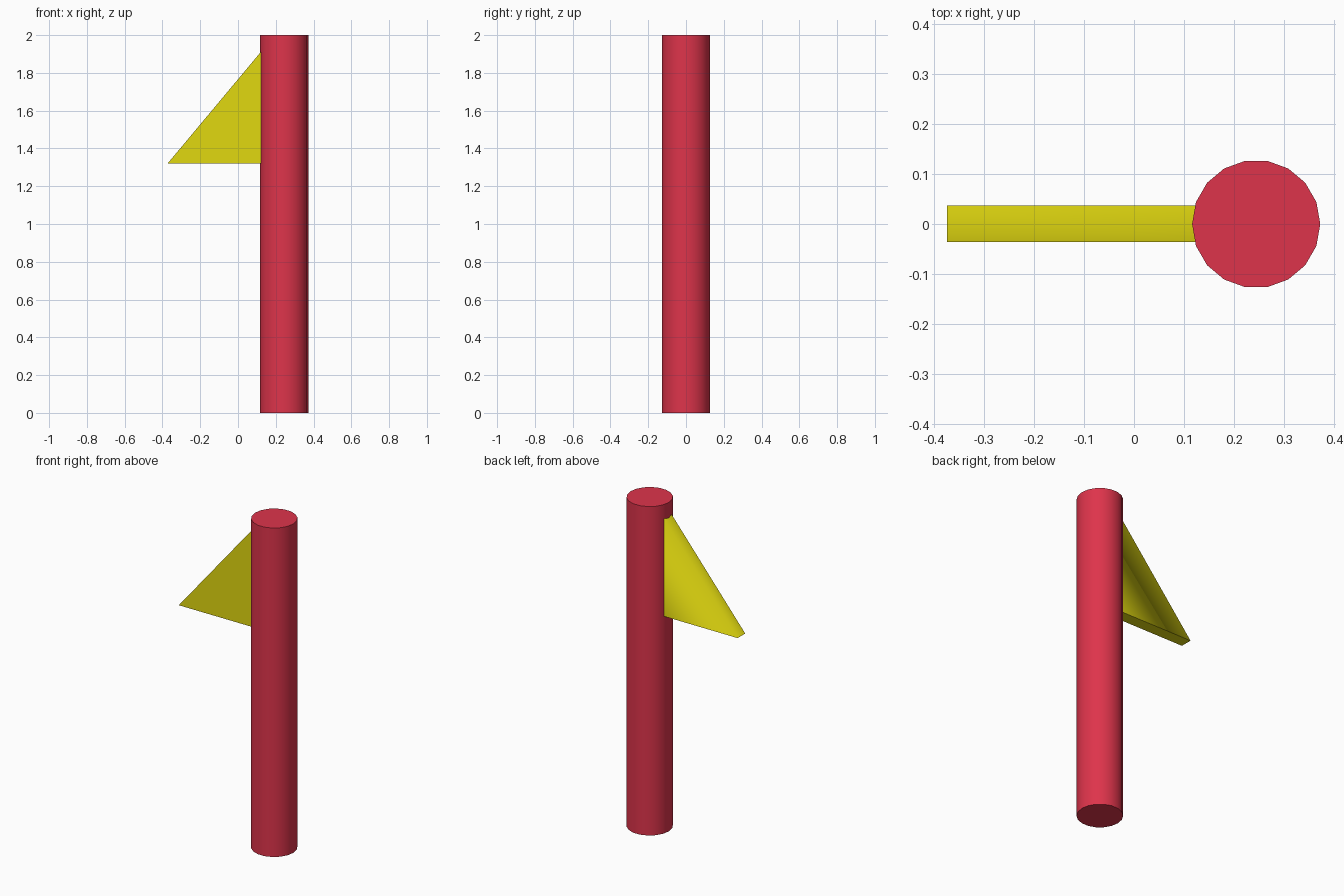
import bpy
import math
from mathutils import Vector

if "Cube" in bpy.data.objects:
    bpy.data.objects.remove(bpy.data.objects["Cube"])


def material(name, srgb):
    m = bpy.data.materials.new(name)
    lin = [((c / 255 + 0.055) / 1.055) ** 2.4 if c > 10 else c / 255 / 12.92 for c in srgb]
    m.diffuse_color = (*lin, 1)
    m.use_nodes = True
    m.node_tree.nodes["Principled BSDF"].inputs["Base Color"].default_value = m.diffuse_color
    return m


def prism(name, profile, offset, mat, smooth_sides):
    """Extrude a planar profile by offset; smooth_sides lists smooth face indices."""
    n = len(profile)
    low = [Vector(p) for p in profile]
    verts = low + [p + Vector(offset) for p in low]
    faces = [(i, (i + 1) % n, (i + 1) % n + n, i + n) for i in range(n)]
    faces += [tuple(reversed(range(n))), tuple(range(n, 2 * n))]
    me = bpy.data.meshes.new(name)
    me.from_pydata(verts, [], faces)
    me.materials.append(mat)
    for p in me.polygons:
        p.use_smooth = p.index in smooth_sides
    # keep every edge of a flat face sharp
    flat = {k for p in me.polygons if not p.use_smooth for k in p.edge_keys}
    for e in me.edges:
        e.use_edge_sharp = e.key in flat
    ob = bpy.data.objects.new(name, me)
    bpy.context.collection.objects.link(ob)
    return ob


red = material("red", (222, 52, 75))
yellow = material("yellow", (225, 216, 16))

# Pole: 18-sided cylinder with smooth sides and flat caps
SIDES, R, CX = 18, 0.128, 0.244
ring = [(CX + R * math.cos(math.tau * i / SIDES), R * math.sin(math.tau * i / SIDES), 0)
        for i in range(SIDES)]
prism("pole", ring, (0, 0, 2), red, range(SIDES))

# Pennant: triangular slab, sloped edge blends softly into the back face
pennant = [(-0.373, -0.036, 1.32), (0.126, -0.036, 1.32), (0.126, -0.036, 1.917)]
prism("pennant", pennant, (0, 0.073, 0), yellow, (2, 4))
